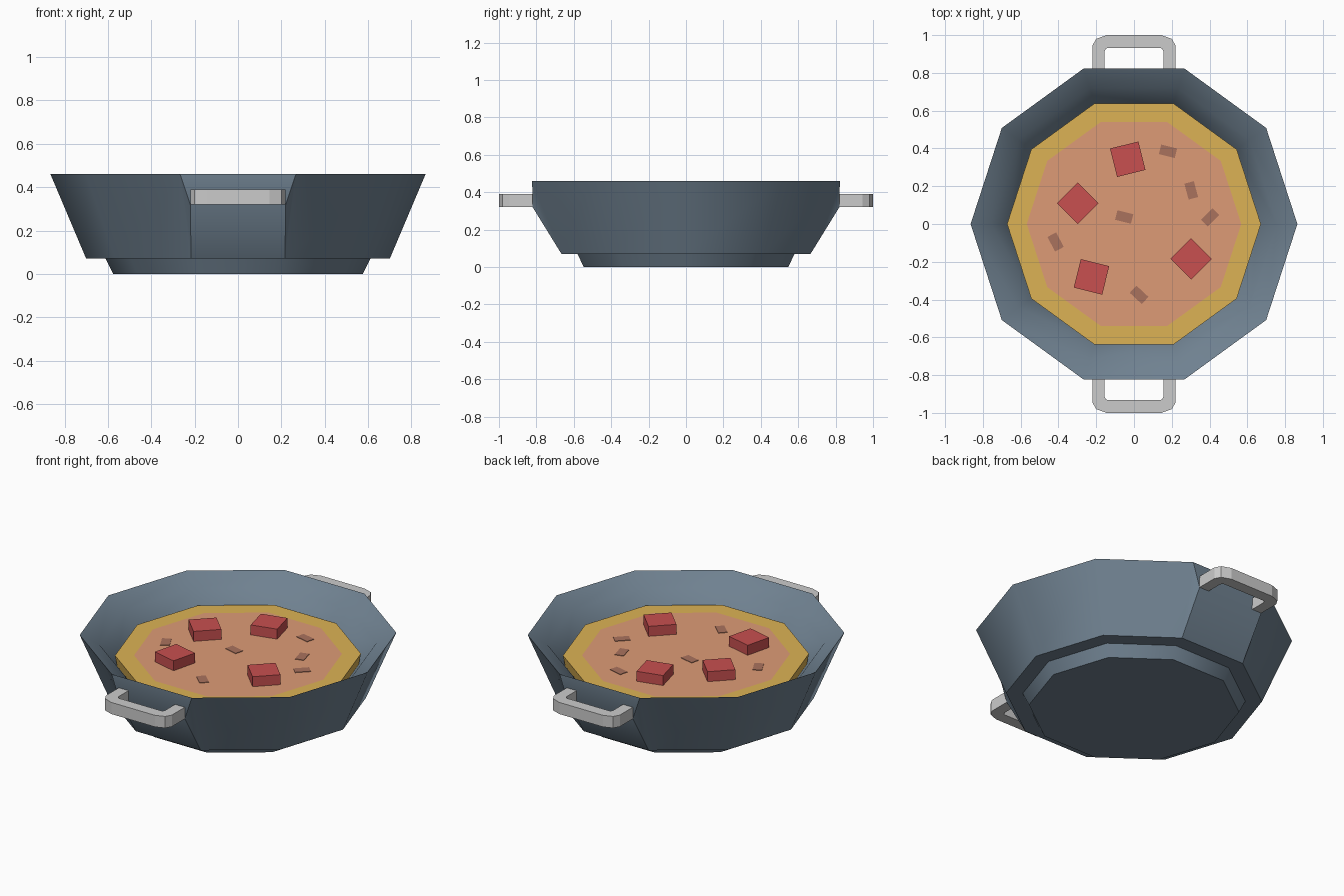
import bpy, bmesh, math
from mathutils import Matrix, Vector

if "Cube" in bpy.data.objects:
    bpy.data.objects.remove(bpy.data.objects["Cube"])

SIDES = 10
FOOD_Z = 0.335


def material(name, rgb):
    m = bpy.data.materials.new(name)
    m.diffuse_color = (*rgb, 1)
    m.use_nodes = True
    m.node_tree.nodes["Principled BSDF"].inputs["Base Color"].default_value = m.diffuse_color
    return m


def finish(name, bm, mats=(), smooth=None):
    bmesh.ops.recalc_face_normals(bm, faces=bm.faces)
    me = bpy.data.meshes.new(name)
    bm.to_mesh(me)
    bm.free()
    for m in mats:
        me.materials.append(m)
    if smooth:
        me.shade_smooth()
        me.set_sharp_from_angle(angle=math.radians(smooth))
    ob = bpy.data.objects.new(name, me)
    bpy.context.collection.objects.link(ob)
    return ob


def ring(bm, r, z):
    return [bm.verts.new((r * math.cos(math.tau * k / SIDES),
                          r * math.sin(math.tau * k / SIDES), z)) for k in range(SIDES)]


def bridge(bm, a, b, k):
    j = (k + 1) % SIDES
    return bm.faces.new((a[k], a[j], b[j], b[k]))


steel = material("blue_steel", (0.16, 0.22, 0.28))
crust = material("golden_edge", (0.72, 0.45, 0.09))
sauce = material("orange_filling", (0.73, 0.33, 0.18))
meat = material("red_chunk", (0.58, 0.08, 0.08))
herb = material("brown_fleck", (0.40, 0.17, 0.11))

# Pot: ten-sided foot, flared wall, sloped rim and inner bowl
bm = bmesh.new()
profile = [(0.575, 0), (0.61, 0.07), (0.70, 0.07), (0.865, 0.46),
           (0.757, 0.40), (0.66, 0.27), (0.62, 0.20)]
rings = [ring(bm, r, z) for r, z in profile]
bm.faces.new(rings[0])
bm.faces.new(rings[-1])
for i, (a, b) in enumerate(zip(rings, rings[1:])):
    for k in range(SIDES):
        if i == 2 and k in (2, 7):
            # Handle mount: wall pushed out flush with the rim
            j, s = k + 1, (1 if k == 2 else -1)
            m0, m1 = (bm.verts.new((x * s, 0.82 * s, 0.32)) for x in (0.22, -0.22))
            bm.faces.new((a[k], a[j], m1, m0))
            bm.faces.new((m0, m1, b[j], b[k]))
            bm.faces.new((a[k], m0, b[k]))
            bm.faces.new((a[j], b[j], m1))
        else:
            bridge(bm, a, b, k)
finish("pot", bm, [steel], 50)

# Handles: chamfered U-shaped bars, front and back
outer = [(0.22, 0.80), (0.22, 0.945), (0.20, 0.98), (0.145, 1.0)]
inner = [(0.155, 0.80), (0.155, 0.915), (0.15, 0.927), (0.14, 0.932)]
for name, s in (("front_handle", -1), ("back_handle", 1)):
    bm = bmesh.new()
    loops = []
    for half in (outer, inner):
        path = half + [(-x, y) for x, y in reversed(half)]
        loops.append([bm.verts.new((x, y * s, 0.32)) for x, y in path])
    o, n = loops
    faces = [bm.faces.new((o[i], o[i + 1], n[i + 1], n[i])) for i in range(len(o) - 1)]
    ext = bmesh.ops.extrude_face_region(bm, geom=faces, use_keep_orig=True)
    top = [v for v in ext["geom"] if isinstance(v, bmesh.types.BMVert)]
    bmesh.ops.translate(bm, verts=top, vec=(0, 0, 0.07))
    finish(name, bm)

# Food: golden outer ring with orange centre
bm = bmesh.new()
low, edge, mid = ring(bm, 0.66, 0.27), ring(bm, 0.672, FOOD_Z), ring(bm, 0.568, FOOD_Z)
for k in range(SIDES):
    bridge(bm, low, edge, k)
    bridge(bm, edge, mid, k)
bm.faces.new(mid).material_index = 1
bm.faces.new(low)
finish("food", bm, [crust, sauce])


def box(name, x, y, size, deg, mat):
    bm = bmesh.new()
    bmesh.ops.create_cube(bm, size=1, matrix=Matrix.Diagonal((*size, 1)))
    bmesh.ops.translate(bm, verts=bm.verts, vec=(0, 0, size[2] / 2))
    ob = finish(name, bm, [mat])
    ob.location = Vector((x, y, FOOD_Z))
    ob.rotation_euler.z = math.radians(deg)


# Meat chunks
for i, (x, y, deg) in enumerate([(-0.033, 0.343, 14), (-0.297, 0.11, 45),
                                 (-0.225, -0.28, -14), (0.303, -0.185, 45)]):
    box(f"meat_chunk_{i + 1}", x, y, (0.155, 0.155, 0.06), deg, meat)

# Flat herb flecks
for i, (x, y, deg) in enumerate([(0.18, 0.385, -14), (0.303, 0.178, 105), (0.403, 0.035, 45),
                                 (-0.052, 0.037, -14), (-0.415, -0.095, -62),
                                 (0.027, -0.375, -43)]):
    box(f"herb_fleck_{i + 1}", x, y, (0.087, 0.052, 0.003), deg, herb)
